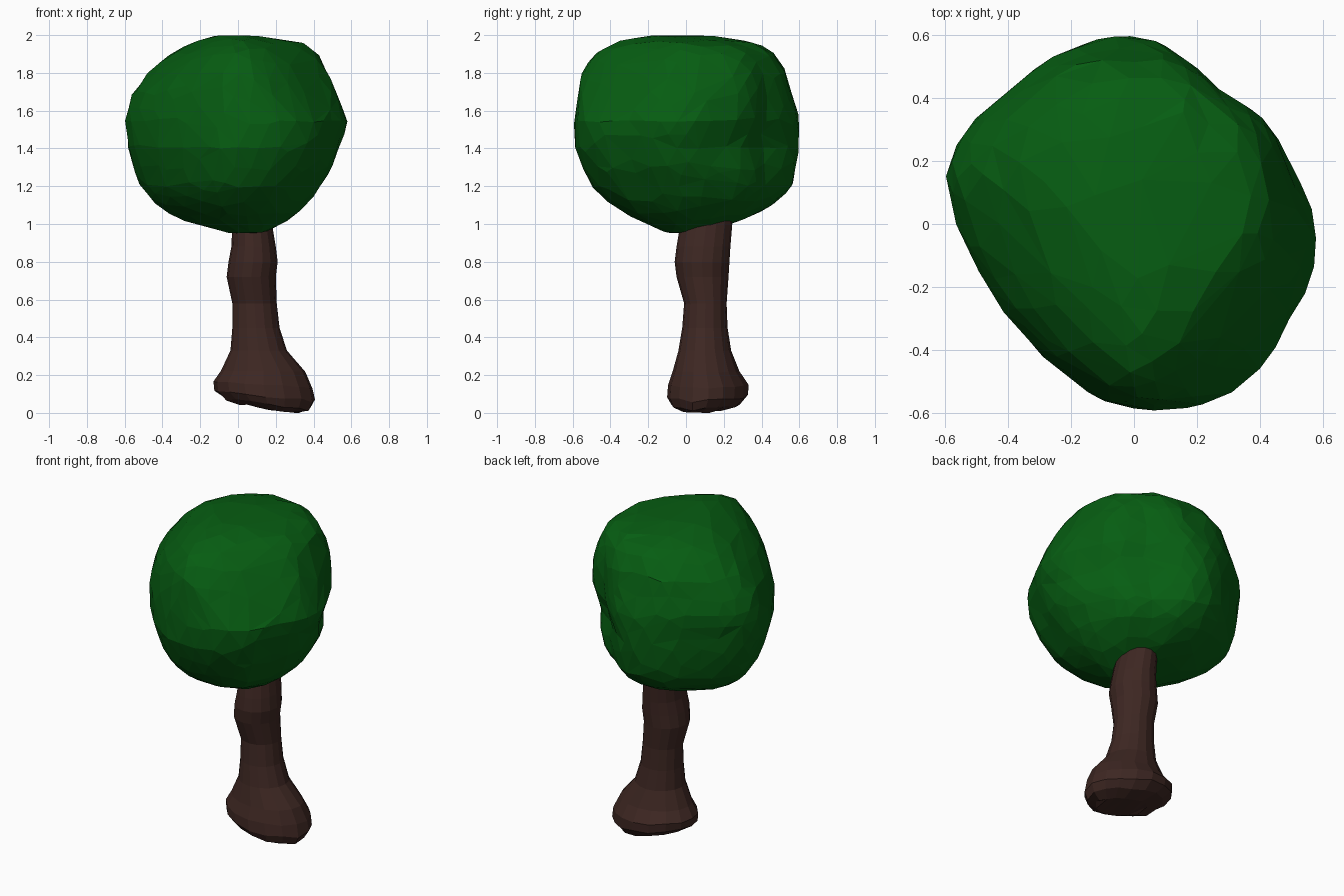
import bpy, bmesh, math, random
from mathutils import Vector

if "Cube" in bpy.data.objects:
    bpy.data.objects.remove(bpy.data.objects["Cube"])

random.seed(4)


def material(name, rgb):
    m = bpy.data.materials.new(name)
    m.diffuse_color = (*rgb, 1)
    m.use_nodes = True
    m.node_tree.nodes["Principled BSDF"].inputs["Base Color"].default_value = m.diffuse_color
    return m


def finish(bm, name, mat):
    bmesh.ops.recalc_face_normals(bm, faces=bm.faces)
    me = bpy.data.meshes.new(name)
    bm.to_mesh(me)
    bm.free()
    me.materials.append(mat)
    ob = bpy.data.objects.new(name, me)
    bpy.context.collection.objects.link(ob)
    return ob


def sample(rows, z):
    """Interpolate a (z, values...) table at height z."""
    z = min(max(z, rows[0][0]), rows[-1][0])
    for a, b in zip(rows, rows[1:]):
        if z <= b[0]:
            t = (z - a[0]) / (b[0] - a[0])
            return [p + (q - p) * t for p, q in zip(a[1:], b[1:])]


# Crown: plan outline (counter-clockwise) and left/right/front/back extents by height
outline = [(.59, -.08), (.58, .02), (.5, .17), (.43, .29), (.27, .4), (.18, .5),
           (.08, .575), (-.02, .6), (-.18, .56), (-.39, .41), (-.53, .29),
           (-.595, .17), (-.57, .02), (-.48, -.17), (-.35, -.35), (-.2, -.49),
           (-.08, -.57), (.05, -.595), (.25, -.57), (.42, -.47), (.5, -.31), (.56, -.21)]
crown = [(.95, -.05, .13, -.1, .04), (1.0, -.24, .24, -.2, .24), (1.05, -.36, .31, -.32, .37),
         (1.12, -.46, .39, -.42, .49), (1.2, -.52, .44, -.5, .56), (1.3, -.56, .51, -.55, .585),
         (1.4, -.585, .54, -.59, .595), (1.53, -.6, .595, -.595, .6), (1.6, -.585, .565, -.585, .59),
         (1.7, -.54, .53, -.57, .55), (1.8, -.45, .48, -.56, .52), (1.9, -.33, .43, -.51, .45),
         (1.96, -.22, .35, -.42, .36), (2.0, -.12, .08, -.18, .12)]
# Extra fullness of the (back right, back left) corners by height
full = [(.95, .12, 0), (1.2, .12, 0), (1.4, .0, 0), (1.5, 0, 0), (1.72, .17, .08), (1.9, .25, .2),
        (2.0, .25, .2)]

polar = sorted((math.atan2(y, x), math.hypot(x, y) / .597) for x, y in outline)
polar = [(polar[-1][0] - math.tau, polar[-1][1])] + polar + [(polar[0][0] + math.tau, polar[0][1])]

cut_n = Vector((.6, -.55, .58)).normalized()       # flattened shoulder, front right
cut_p = Vector((.28, -.25, 1.85))

bm = bmesh.new()
bmesh.ops.create_icosphere(bm, subdivisions=4, radius=1)
for v in bm.verts:
    d = v.co.copy()
    z = 1.475 + .525 * d.z
    x0, x1, y0, y1 = sample(crown, z)
    ang = math.atan2(d.y, d.x)
    r = sample(polar, ang)[0] if math.hypot(d.x, d.y) > .01 else 0
    if d.y > 0:
        r *= 1 + sample(full, z)[0 if d.x > 0 else 1] * abs(math.sin(2 * ang))
    v.co = ((x0 + x1) / 2 + (x1 - x0) / 2 * r * math.cos(ang),
            (y0 + y1) / 2 + (y1 - y0) / 2 * r * math.sin(ang), z)
    over = (v.co - cut_p).dot(cut_n)
    if over > 0:
        v.co -= cut_n * over * .6
ob = finish(bm, "crown", material("leaf_green", (.002, .11, .006)))
dec = ob.modifiers.new("facets", 'DECIMATE')
dec.ratio = .5

# Trunk: same extents-by-height idea, with a tilted, lumpy foot
trunk = [(.03, .0, .33, -.03, .2), (.05, -.08, .39, -.08, .29), (.09, -.125, .415, -.1, .335),
         (.15, -.13, .40, -.095, .335), (.22, -.09, .36, -.07, .285), (.33, -.04, .26, -.04, .24),
         (.45, -.03, .22, -.02, .22), (.58, -.03, .205, -.01, .215), (.72, -.06, .2, -.05, .225),
         (.8, -.05, .21, -.06, .23), (.88, -.035, .2, -.05, .235), (1.0, -.03, .18, -.03, .245),
         (1.15, -.02, .17, -.02, .22)]
SIDES = 16
bm = bmesh.new()
rings = []
for z, x0, x1, y0, y1 in trunk:
    ring = []
    for i in range(SIDES):
        a = math.tau * i / SIDES
        corner = max(0, math.cos(a - math.pi / 4)) ** 4 * max(0, 1 - z / .4)
        r = 1 - .14 * corner                       # foot is narrower at the back right
        x = (x0 + x1) / 2 + (x1 - x0) / 2 * r * math.cos(a)
        y = (y0 + y1) / 2 + (y1 - y0) / 2 * r * math.sin(a)
        foot = max(0, 1 - z / .25)                 # fades out above the foot
        zz = z + foot * ((.14 - x) * .16 + random.uniform(-.015, .015))
        ring.append(bm.verts.new((x, y, max(0, zz))))
    rings.append(ring)
for lo, hi in zip(rings, rings[1:]):
    for i in range(SIDES):
        j = (i + 1) % SIDES
        bm.faces.new((lo[i], lo[j], hi[j], hi[i]))
bm.faces.new(rings[-1])
bmesh.ops.triangulate(bm, faces=[bm.faces.new(rings[0][::-1])])
low = min(v.co.z for v in bm.verts)
for v in bm.verts:
    if v.co.z < .2:                                # settle the foot on the ground
        v.co.z -= low * (1 - v.co.z / .2)
finish(bm, "trunk", material("bark_brown", (.047, .02, .016)))
